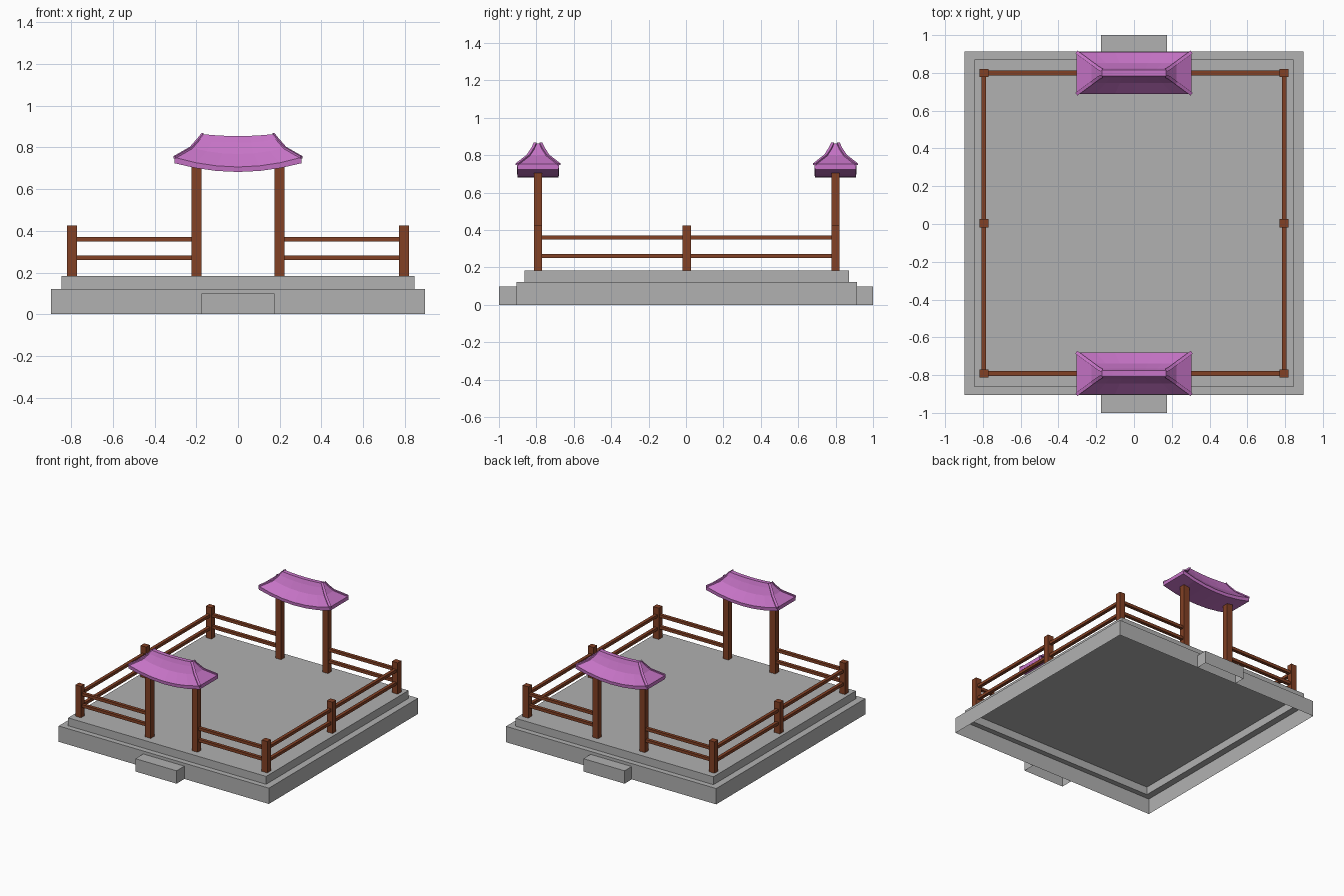
import bpy, bmesh
from mathutils import Vector

if "Cube" in bpy.data.objects:
    bpy.data.objects.remove(bpy.data.objects["Cube"])

CY = 0.004            # the fence and platform sit slightly off centre
FX, FY = 0.795, 0.795  # fence half sizes
N = 6                 # roof segments along its length


def material(name, rgb):
    m = bpy.data.materials.new(name)
    m.diffuse_color = (*rgb, 1)
    m.use_nodes = True
    m.node_tree.nodes["Principled BSDF"].inputs["Base Color"].default_value = m.diffuse_color
    return m


stone = material("stone_grey", (0.44, 0.44, 0.44))
wood = material("wood_brown", (0.225, 0.052, 0.018))
tile = material("roof_purple", (0.57, 0.175, 0.57))


def finish(name, bm, mat):
    bmesh.ops.recalc_face_normals(bm, faces=bm.faces)
    me = bpy.data.meshes.new(name)
    bm.to_mesh(me)
    bm.free()
    me.materials.append(mat)
    ob = bpy.data.objects.new(name, me)
    bpy.context.collection.objects.link(ob)
    return ob


def box(name, x, y, z, mat):
    """Box from three (low, high) ranges."""
    bm = bmesh.new()
    bmesh.ops.create_cube(bm, size=1)
    for v in bm.verts:
        v.co = [lo + (c + 0.5) * (hi - lo) for c, (lo, hi) in zip(v.co, (x, y, z))]
    return finish(name, bm, mat)


def bridge(bm, a, b):
    n = len(a)
    for i in range(n):
        bm.faces.new((a[i], a[(i + 1) % n], b[(i + 1) % n], b[i]))


def open_shell(name, cy, levels, drop_y=None):
    """Stacked rectangles (half x, half y, z), capped on top, open below."""
    bm = bmesh.new()
    rings = [[bm.verts.new((sx * hx, cy + sy * hy, z))
              for sx, sy in ((-1, -1), (1, -1), (1, 1), (-1, 1))]
             for hx, hy, z in levels]
    for a, b in zip(rings, rings[1:]):
        bridge(bm, a, b)
    bm.faces.new(rings[-1])
    if drop_y is not None:
        hidden = [f for f in bm.faces
                  if abs(f.calc_center_median().y - drop_y) < 1e-4]
        bmesh.ops.delete(bm, geom=hidden, context='FACES')
    return finish(name, bm, stone)


# Hollow two-tier platform and the two entrance steps
open_shell("platform", CY, [(0.897, 0.909, 0), (0.897, 0.909, 0.122),
                            (0.845, 0.868, 0.122), (0.845, 0.868, 0.183)])
for side, s in (("front", -1), ("back", 1)):
    wall = CY + s * 0.909
    open_shell(side + "_step", (wall + s) / 2,
               [(0.176, abs(s - wall) / 2, 0), (0.176, abs(s - wall) / 2, 0.099)], wall)


def post(name, x, y, top):
    box(name, (x - 0.024, x + 0.024), (y - 0.022, y + 0.022), (0.1835, top), wood)


def rail(name, a, b, z):
    (x0, y0), (x1, y1) = a, b
    t = 0.0125
    dx, dy = (t, 0) if x0 == x1 else (0, t)
    box(name, (x0 - dx, x1 + dx), (y0 - dy, y1 + dy), (z - 0.011, z + 0.011), wood)


# Fence posts and rails
for side, s in (("left", -1), ("right", 1)):
    for row, y in (("front", -FY), ("middle", 0), ("back", FY)):
        post(f"{side}_{row}_post", s * FX, CY + y, 0.425)
    for level, z in (("lower", 0.261), ("upper", 0.36)):
        rail(f"{side}_{level}_rail", (s * FX, CY - FY), (s * FX, CY + FY), z)
    for row, y in (("front", CY - FY), ("back", CY + FY)):
        post(f"{row}_{side}_gate_post", s * 0.2, y, 0.735)
        for level, z in (("lower", 0.271), ("upper", 0.36)):
            x0, x1 = sorted((s * 0.2, s * FX))
            rail(f"{row}_{side}_{level}_rail", (x0, y), (x1, y), z)


# Roof levels: half length, half depth, height at the ends, sag at the middle
ROOF = [(0.305, 0.110, 0.724, 0.042), (0.305, 0.112, 0.752, 0.046),
        (0.225, 0.053, 0.798, 0.03), (0.19, 0.027, 0.838, 0.016),
        (0.17, 0.016, 0.863, 0.009)]


def roof(name, cy):
    bm = bmesh.new()
    rings = []
    for hx, hy, z, sag in ROOF:
        us = [-1 + 2 * i / N for i in range(N + 1)]
        pts = [(u, -1) for u in us] + [(u, 1) for u in reversed(us)]
        rings.append([bm.verts.new((u * hx, cy + s * hy, z - sag * (1 - u * u)))
                      for u, s in pts])
    for a, b in zip(rings, rings[1:]):
        bridge(bm, a, b)
    for r in (rings[0], rings[-1]):      # curved underside and ridge top
        for i in range(N):
            bm.faces.new((r[i], r[i + 1], r[-2 - i], r[-1 - i]))
    finish(name, bm, tile)


def hip_rib(name, pts, w, h):
    """Rectangular strip swept along the roof corner."""
    bm = bmesh.new()
    d = pts[-1] - pts[0]
    side = Vector((-d.y, d.x, 0)).normalized() * w
    up = Vector((0, 0, h))
    rings = [[bm.verts.new(p + a * side + b * up)
              for a, b in ((-1, -1), (1, -1), (1, 1), (-1, 1))] for p in pts]
    for a, b in zip(rings, rings[1:]):
        bridge(bm, a, b)
    bm.faces.new(rings[0])
    bm.faces.new(rings[-1])
    finish(name, bm, tile)


# Gate roofs with raised ribs along the hips
for row, y in (("front", CY - FY), ("back", CY + FY)):
    roof(row + "_gate_roof", y)
    for i, (sx, sy) in enumerate(((-1, -1), (1, -1), (1, 1), (-1, 1))):
        hip_rib(f"{row}_roof_rib_{i + 1}",
                [Vector((sx * hx, y + sy * hy, z)) for hx, hy, z, _ in ROOF[1:]],
                0.009, 0.005)
